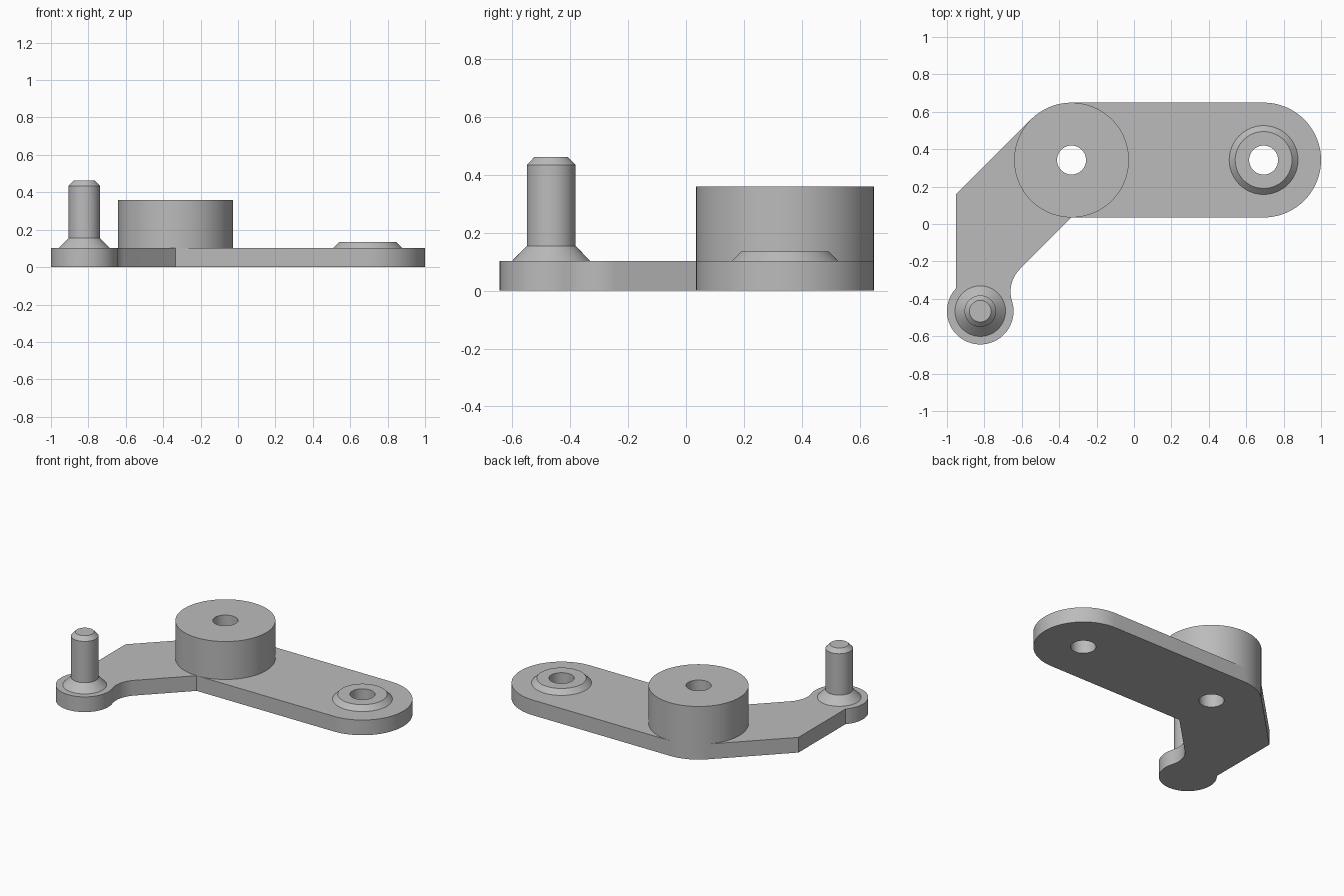
import bpy
import bmesh
from math import sin, cos, pi, radians, sqrt, atan2, asin

cube = bpy.data.objects.get("Cube")
if cube:
    bpy.data.objects.remove(cube, do_unlink=True)

# Main dimensions
PIVOT = (-0.334, 0.342)
EYE = (0.693, 0.342)
PAD = (-0.822, -0.466)
ARM_R, PAD_R, HOLE_R, FILLET_R = 0.307, 0.178, 0.0775, 0.17
SIDE_X = -0.953
THICK = 0.103
SEGS = 72

grey = bpy.data.materials.new("plain grey")
grey.use_nodes = True
grey.diffuse_color = (0.5, 0.5, 0.5, 1)
grey.node_tree.nodes["Principled BSDF"].inputs["Base Color"].default_value = grey.diffuse_color


def arc(centre, r, start, end):
    n = max(2, round(abs(end - start) / (2 * pi) * SEGS))
    angles = [start + (end - start) * i / n for i in range(n + 1)]
    return [(centre[0] + r * cos(a), centre[1] + r * sin(a)) for a in angles]


def finish(bm, name):
    bmesh.ops.recalc_face_normals(bm, faces=bm.faces)
    mesh = bpy.data.meshes.new(name)
    bm.to_mesh(mesh)
    bm.free()
    mesh.materials.append(grey)
    obj = bpy.data.objects.new(name, mesh)
    bpy.context.collection.objects.link(obj)
    bpy.ops.object.select_all(action='DESELECT')
    obj.select_set(True)
    bpy.context.view_layer.objects.active = obj
    bpy.ops.object.shade_smooth_by_angle(angle=radians(30))
    return obj


def plate(name, loops, height):
    """Extrude an outline with holes."""
    bm = bmesh.new()
    edges = []
    for loop in loops:
        vs = [bm.verts.new((x, y, 0)) for x, y in loop]
        edges += [bm.edges.new((a, b)) for a, b in zip(vs, vs[1:] + vs[:1])]
    bmesh.ops.triangle_fill(bm, edges=edges, use_beauty=True, normal=(0, 0, 1))
    ext = bmesh.ops.extrude_face_region(bm, geom=bm.faces[:], use_keep_orig=True)
    top = [g for g in ext["geom"] if isinstance(g, bmesh.types.BMVert)]
    bmesh.ops.translate(bm, verts=top, vec=(0, 0, height))
    return finish(bm, name)


def lathe(name, centre, profile):
    """Spin an (r, z) profile about a vertical axis."""
    bm = bmesh.new()
    vs = [bm.verts.new((centre[0] + r, centre[1], z)) for r, z in profile]
    es = [bm.edges.new(pair) for pair in zip(vs, vs[1:])]
    bmesh.ops.spin(bm, geom=vs + es, cent=(*centre, 0), axis=(0, 0, 1),
                   angle=2 * pi, steps=SEGS, use_duplicate=False)
    bmesh.ops.remove_doubles(bm, verts=bm.verts, dist=0.0005)
    return finish(bm, name)


# Concave fillet between the diagonal edge and the pin pad
corner = (PIVOT[0], PIVOT[1] - ARM_R)
dx, dy = corner[0] - PAD[0], corner[1] - PAD[1]
offset = (dy - dx) / sqrt(2) - FILLET_R
along = sqrt((PAD_R + FILLET_R) ** 2 - offset ** 2)
fillet = (PAD[0] + (along - offset) / sqrt(2), PAD[1] + (along + offset) / sqrt(2))
touch = atan2(fillet[1] - PAD[1], fillet[0] - PAD[0])

# Bent arm outline, counter-clockwise
knee_y = PIVOT[1] + ARM_R * sqrt(2) + SIDE_X - PIVOT[0]
pad_start = pi - asin(sqrt(PAD_R ** 2 - (SIDE_X - PAD[0]) ** 2) / PAD_R)
outline = [corner]
outline += arc(EYE, ARM_R, -pi / 2, pi / 2)
outline += arc(PIVOT, ARM_R, pi / 2, pi * 3 / 4)
outline += [(SIDE_X, knee_y)]
outline += arc(PAD, PAD_R, pad_start, 2 * pi + touch)
outline += arc(fillet, FILLET_R, pi + touch, pi * 3 / 4)[1:]

holes = [arc(c, HOLE_R, 0, 2 * pi)[:-1] for c in (PIVOT, EYE)]
plate("bent_arm", [outline] + holes, THICK)

# Tall pivot boss and low chamfered collar, both bored through
lathe("pivot_boss", PIVOT, [(ARM_R, THICK), (ARM_R, 0.36), (HOLE_R, 0.36), (HOLE_R, THICK)])
lathe("eye_collar", EYE, [(0.184, THICK), (0.152, 0.135), (HOLE_R, 0.135), (HOLE_R, THICK)])

# Upright pin with flared foot and chamfered tip
lathe("upright_pin", PAD, [(0.135, THICK), (0.084, 0.155), (0.084, 0.435),
                           (0.058, 0.462), (0, 0.462)])
